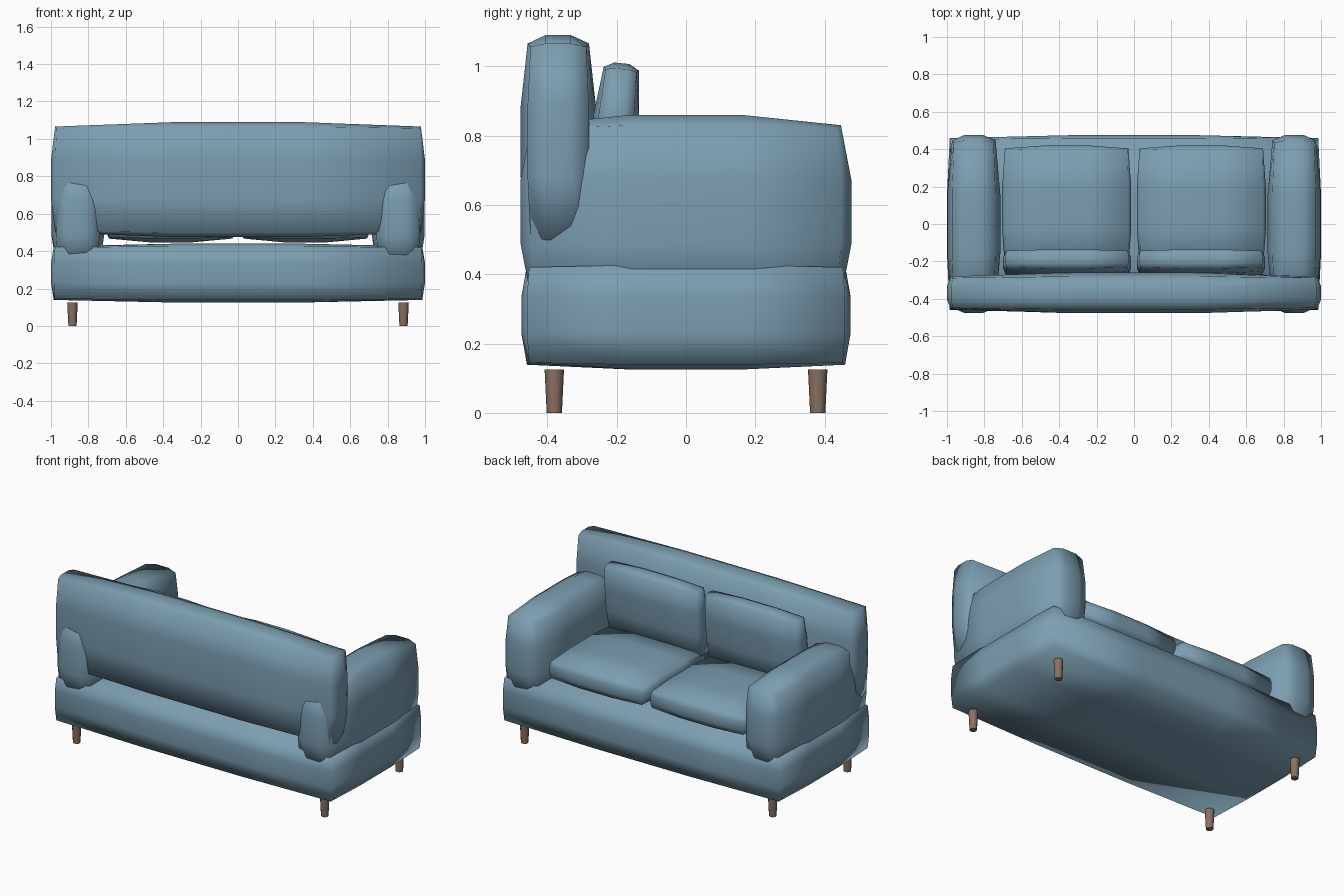
import bpy
import bmesh
from math import radians
from mathutils import Matrix, Vector

default = bpy.data.objects.get("Cube")
if default:
    bpy.data.objects.remove(default, do_unlink=True)


def make_material(name, rgb):
    mat = bpy.data.materials.new(name)
    mat.use_nodes = True
    color = (*rgb, 1.0)
    mat.diffuse_color = color
    bsdf = next(n for n in mat.node_tree.nodes if n.type == "BSDF_PRINCIPLED")
    bsdf.inputs["Base Color"].default_value = color
    return mat


FABRIC = make_material("blue_fabric", (0.20, 0.34, 0.435))
WOOD = make_material("brown_wood", (0.25, 0.165, 0.12))


def add_object(name, bm, mat):
    mesh = bpy.data.meshes.new(name)
    bm.to_mesh(mesh)
    bm.free()
    mesh.materials.append(mat)
    obj = bpy.data.objects.new(name, mesh)
    bpy.context.collection.objects.link(obj)
    return obj


def padded_box(name, low, high, inset, tilt=0.0):
    """Upholstered block: three segments per axis, with edges and corners drawn in."""
    low, high = Vector(low), Vector(high)
    centre, size = (low + high) / 2, high - low
    bm = bmesh.new()
    bmesh.ops.create_cube(bm, size=1.0)
    bmesh.ops.subdivide_edges(bm, edges=bm.edges[:], cuts=2, use_grid_fill=True)
    for v in bm.verts:
        outer = [abs(c) > 0.49 for c in v.co]
        pull = (0, 0, 1.0, 1.4)[sum(outer)]
        for i in range(3):
            sign = 1 if v.co[i] > 0 else -1
            v.co[i] *= size[i]
            if outer[i]:
                v.co[i] -= sign * inset[i] * pull
    for f in bm.faces:
        f.smooth = True
    place = Matrix.Translation(centre) @ Matrix.Rotation(radians(tilt), 4, "X")
    bmesh.ops.transform(bm, matrix=place, verts=bm.verts)
    return add_object(name, bm, FABRIC)


def side_box(name, x0, x1, y, z, inset, tilt=0.0):
    """The same padded block on the left and the right."""
    for side, (a, b) in (("left", (x0, x1)), ("right", (-x1, -x0))):
        padded_box(f"{side}_{name}", (a, y[0], z[0]), (b, y[1], z[1]), inset, tilt)


# Base and backrest
padded_box("base", (-1, -0.475, 0.125), (1, 0.475, 0.44), (0.015, 0.016, 0.014))
padded_box("backrest", (-1, -0.477, 0.475), (1, -0.26, 1.09), (0.022, 0.02, 0.024))

# Arms, seat cushions and back cushions
side_box("arm", 0.715, 0.998, (-0.477, 0.477), (0.30, 0.86), (0.025, 0.03, 0.03))
side_box("seat_cushion", 0.015, 0.705, (-0.25, 0.42), (0.447, 0.61), (0.015, 0.016, 0.02))
side_box("back_cushion", 0.015, 0.70, (-0.275, -0.143), (0.55, 1.01),
         (0.014, 0.015, 0.016), tilt=-6)

# Tapered legs
for x, side in ((0.885, "left"), (-0.885, "right")):
    for y, end in ((-0.38, "front"), (0.38, "back")):
        bm = bmesh.new()
        bmesh.ops.create_cone(bm, cap_ends=True, segments=12, radius1=0.022,
                              radius2=0.028, depth=0.125)
        bmesh.ops.translate(bm, verts=bm.verts, vec=(x, y, 0.0625))
        for f in bm.faces:
            f.smooth = len(f.verts) == 4
        for e in bm.edges:
            e.smooth = all(f.smooth for f in e.link_faces)
        add_object(f"{side}_{end}_leg", bm, WOOD)
